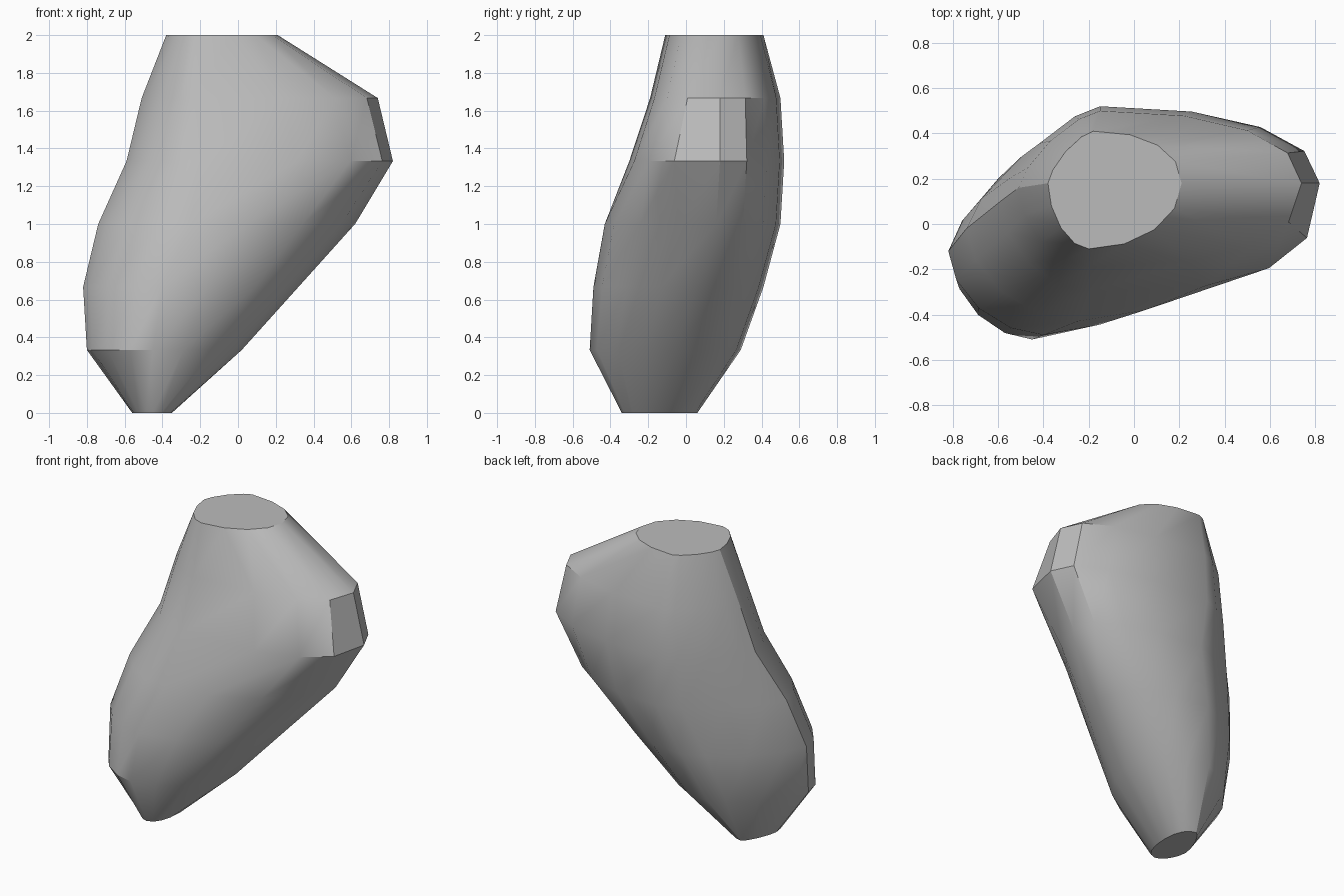
import bpy
import bmesh
from math import sin, cos, pi

default_cube = bpy.data.objects.get("Cube")
if default_cube:
    bpy.data.objects.remove(default_cube, do_unlink=True)

# Plain stone colour
stone = bpy.data.materials.new("stone grey")
stone.use_nodes = True
colour = (0.5, 0.5, 0.5, 1)
stone.diffuse_color = colour
stone.node_tree.nodes["Principled BSDF"].inputs["Base Color"].default_value = colour

# Each level, from the foot to the flat top:
# right, front, left and back extreme points, then the roundness of the
# corner from left to front (of the outline as seen from above)
LEVELS = [
    ((-.56, -.17), (-.45, -.34), (-.35, -.12), (-.45, .06), 2.2),
    ((-.80, -.17), (-.45, -.51), (.02, -.05), (-.36, .29), 1.8),
    ((-.82, -.12), (-.40, -.49), (.32, .05), (-.25, .41), 1.8),
    ((-.74, -.02), (-.25, -.43), (.62, .16), (-.12, .50), 1.8),
    ((-.59, .10), (-.20, -.30), (.82, .18), (-.15, .52), 2.8),
    ((-.51, .16), (-.20, -.19), (.74, .18), (-.15, .50), 2.5),
    ((-.38, .18), (-.20, -.11), (.21, .18), (-.18, .41), 2.0),
]
STEPS = 4


def corner(start, end, centre, roundness):
    """Points along a rounded corner, leaving out its end."""
    points = []
    for i in range(STEPS):
        t = i / STEPS * pi / 2
        a = max(cos(t), 0) ** (2 / roundness)
        b = max(sin(t), 0) ** (2 / roundness)
        points.append([c + a * (s - c) + b * (e - c)
                       for s, e, c in zip(start, end, centre)])
    return points


def outline(left, front, right, back, roundness):
    """Closed outline of one level, counterclockwise from above."""
    return (corner(left, front, (front[0], left[1]), 1.8)
            + corner(front, right, (front[0], right[1]), roundness)
            + corner(right, back, (back[0], right[1]), 2.2)
            + corner(back, left, (back[0], left[1]), 1.4))


# Loft the levels into one closed boulder
bm = bmesh.new()
rings = []
for k, level in enumerate(LEVELS):
    z = 2 * k / (len(LEVELS) - 1)
    rings.append([bm.verts.new((x, y, z)) for x, y in outline(*level)])
for low, high in zip(rings, rings[1:]):
    for i in range(len(low)):
        j = (i + 1) % len(low)
        bm.faces.new((low[i], low[j], high[j], high[i]))
bm.faces.new(rings[0][::-1])
bm.faces.new(rings[-1])
bmesh.ops.recalc_face_normals(bm, faces=bm.faces)

mesh = bpy.data.meshes.new("boulder")
bm.to_mesh(mesh)
bm.free()
mesh.materials.append(stone)
boulder = bpy.data.objects.new("boulder", mesh)
bpy.context.collection.objects.link(boulder)

# Smooth sides with crisp caps and ridges
bpy.context.view_layer.objects.active = boulder
boulder.select_set(True)
bpy.ops.object.shade_smooth_by_angle(angle=pi / 6)
